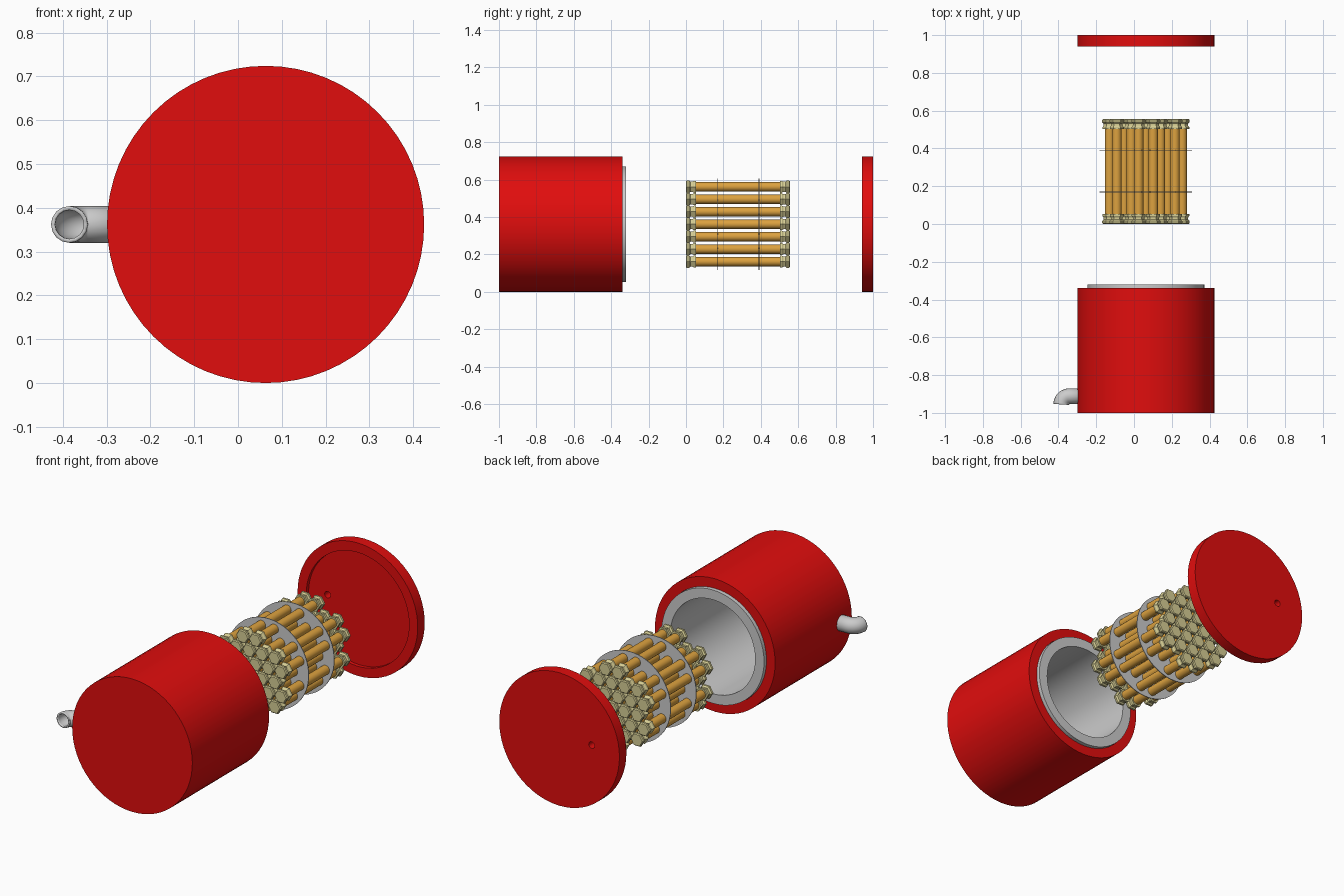
import bpy, bmesh
from math import sin, cos, pi, radians, sqrt
from mathutils import Vector, Matrix

if "Cube" in bpy.data.objects:
    bpy.data.objects.remove(bpy.data.objects["Cube"])

CX, CZ = 0.063, 0.362      # shared axis, running along y


def material(name, rgb):
    m = bpy.data.materials.new(name)
    m.diffuse_color = (*rgb, 1)
    m.use_nodes = True
    m.node_tree.nodes["Principled BSDF"].inputs["Base Color"].default_value = m.diffuse_color
    return m


RED = material("red", (0.75, 0.004, 0.004))
ORANGE = material("orange", (0.72, 0.36, 0.05))
BRASS = material("pale_brass", (0.68, 0.62, 0.30))


def smooth(ob, angle=35):
    bpy.ops.object.select_all(action='DESELECT')
    ob.select_set(True)
    bpy.context.view_layer.objects.active = ob
    bpy.ops.object.shade_smooth_by_angle(angle=radians(angle))


def lathe(name, profile, segs, mat=None, centres=((CX, CZ),), shaded=True):
    """Turn a (radius, y) profile round a y-axis at every centre given."""
    bm = bmesh.new()
    for x, z in centres:
        verts = [bm.verts.new((x + r, y, z)) for r, y in profile]
        edges = [bm.edges.new(p) for p in zip(verts, verts[1:])]
        bmesh.ops.spin(bm, geom=verts + edges, cent=(x, 0, z), axis=(0, 1, 0),
                       angle=2 * pi, steps=segs)
    bmesh.ops.remove_doubles(bm, verts=bm.verts, dist=1e-5)
    bmesh.ops.recalc_face_normals(bm, faces=bm.faces)
    me = bpy.data.meshes.new(name)
    bm.to_mesh(me)
    bm.free()
    ob = bpy.data.objects.new(name, me)
    bpy.context.collection.objects.link(ob)
    if mat:
        me.materials.append(mat)
    if shaded:
        smooth(ob)
    return ob


# red outer housing, a deep cup open to the back
R = 0.362
lathe("housing", [(0, -1), (R, -1), (R, -0.34), (0.31, -0.34),
                  (0.31, -0.975), (0, -0.975)], 64, RED)

# grey liner standing slightly proud of the housing
lathe("liner", [(0, -0.974), (0.309, -0.974), (0.309, -0.32), (0.256, -0.32),
                (0.256, -0.955), (0, -0.955)], 64)

# lid with a shallow recess and a small hole
lid = lathe("lid", [(0, 0.96), (0.31, 0.96), (0.31, 0.94), (R, 0.94),
                    (R, 1), (0, 1)], 64, RED)
drill = lathe("lid_hole_cutter", [(0, 0.9), (0.018, 0.9), (0.018, 1.1), (0, 1.1)], 20,
              centres=[(CX - 0.195, CZ + 0.02)])
drill.hide_render = True
mod = lid.modifiers.new("hole", 'BOOLEAN')
mod.operation, mod.object, mod.solver = 'DIFFERENCE', drill, 'EXACT'
bpy.context.view_layer.objects.active = lid
bpy.ops.object.modifier_apply(modifier=mod.name)
bpy.data.objects.remove(drill)
smooth(lid)

# outlet elbow, a hollow pipe turning to the front
bend = 0.043
path = [(-0.25, -0.955 + bend)]
path += [(-0.342 - bend * sin(a), -0.955 + bend * cos(a))
         for a in (i * pi / 24 for i in range(13))]
cu = bpy.data.curves.new("outlet_pipe", 'CURVE')
cu.dimensions = '3D'
cu.bevel_depth, cu.bevel_resolution = 0.042, 6
sp = cu.splines.new('POLY')
sp.points.add(len(path) - 1)
for p, (x, y) in zip(sp.points, path):
    p.co = (x, y, CZ, 1)
pipe = bpy.data.objects.new("outlet_pipe", cu)
bpy.context.collection.objects.link(pipe)
bpy.ops.object.select_all(action='DESELECT')
pipe.select_set(True)
bpy.context.view_layer.objects.active = pipe
bpy.ops.object.convert(target='MESH')
pipe = bpy.context.view_layer.objects.active
wall = pipe.modifiers.new("wall", 'SOLIDIFY')
wall.thickness, wall.offset = 0.009, -1
smooth(pipe)

# tube positions: hexagonal packing of seven rows, six corners left out
P = 0.077
centres = []
for row in range(-3, 4):
    for i in range(7 - abs(row)):
        x, z = (i - (6 - abs(row)) / 2) * P, row * P * sqrt(3) / 2
        if x * x + z * z < (2.8 * P) ** 2:
            centres.append((CX + x, CZ + z))

# tubes
lathe("tubes", [(0, 0.02), (0.025, 0.02), (0.025, 0.535), (0, 0.535)], 20,
      ORANGE, centres)

# waisted hexagonal fittings at both ends
fitting = [(0, 0), (0.034, 0), (0.039, 0.005), (0.039, 0.016), (0.031, 0.024),
           (0.031, 0.034), (0.037, 0.042), (0.037, 0.053), (0, 0.053)]
lathe("front_fittings", fitting, 6, BRASS, centres, False)
lathe("back_fittings", [(r, 0.555 - y) for r, y in fitting], 6, BRASS, centres, False)

# thin support plates
for side, y in (("front", 0.17), ("back", 0.39)):
    lathe(side + "_support_plate", [(0, y - 0.002), (0.245, y - 0.002),
                                    (0.245, y + 0.002), (0, y + 0.002)], 64)
